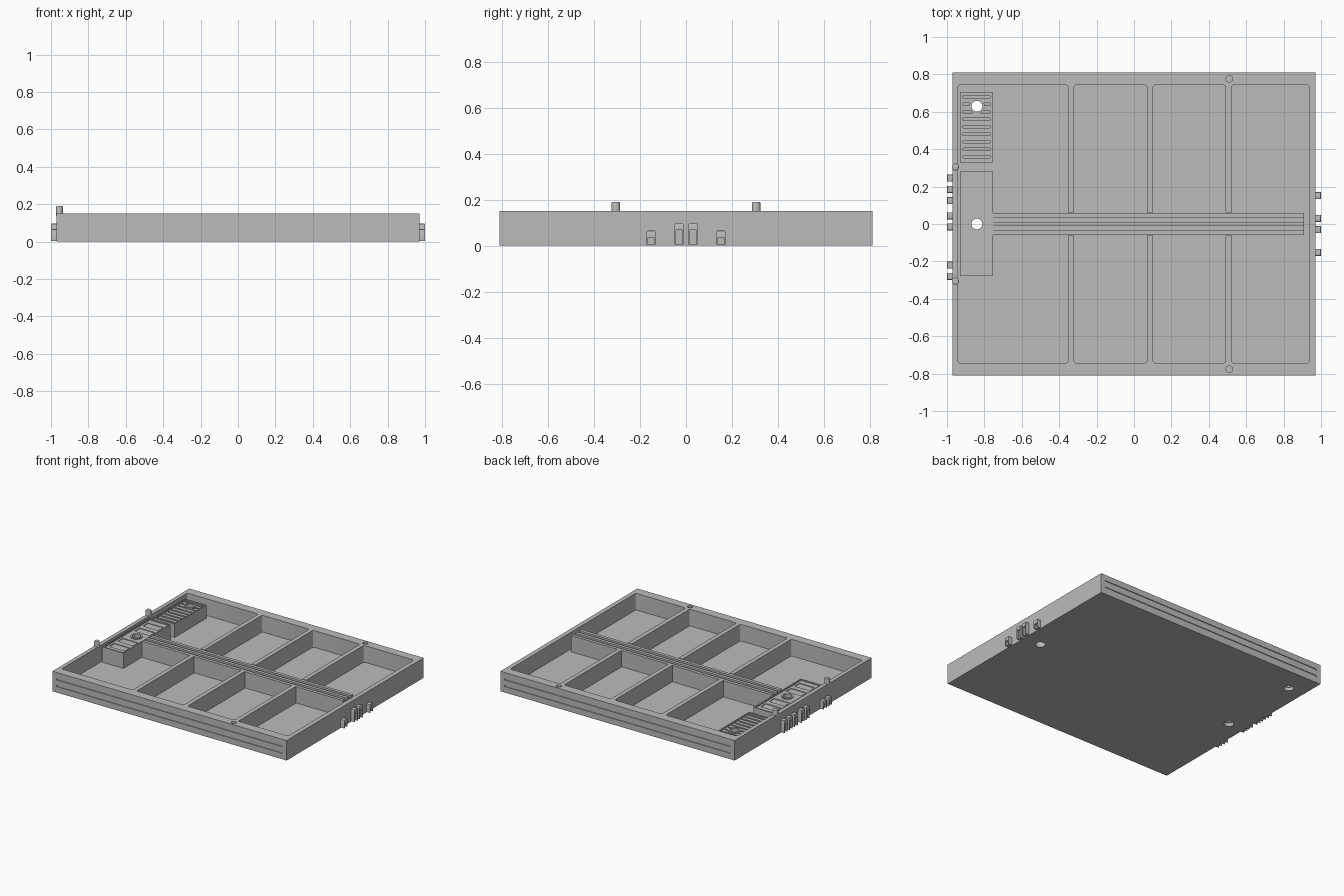
import bpy, bmesh

if "Cube" in bpy.data.objects:
    bpy.data.objects.remove(bpy.data.objects["Cube"], do_unlink=True)

grey = bpy.data.materials.new("plain grey")
grey.use_nodes = True
COLOR = (0.5, 0.5, 0.5, 1)
grey.diffuse_color = COLOR
grey.node_tree.nodes["Principled BSDF"].inputs["Base Color"].default_value = COLOR


def finish(name, bm):
    bmesh.ops.recalc_face_normals(bm, faces=bm.faces)
    mesh = bpy.data.meshes.new(name)
    bm.to_mesh(mesh)
    bm.free()
    mesh.materials.append(grey)
    ob = bpy.data.objects.new(name, mesh)
    bpy.context.collection.objects.link(ob)
    return ob


def box(name, x, y, z, corner=0.0):
    """Box from min/max pairs, with optional rounded vertical edges."""
    bm = bmesh.new()
    bmesh.ops.create_cube(bm, size=1)
    for v in bm.verts:
        v.co = [sum(r) / 2 + c * (r[1] - r[0]) for c, r in zip(v.co, (x, y, z))]
    if corner:
        upright = [e for e in bm.edges
                   if abs(e.verts[0].co.z - e.verts[1].co.z) > 1e-4]
        bmesh.ops.bevel(bm, geom=upright, offset=corner, segments=3,
                        profile=0.5, affect='EDGES')
    return finish(name, bm)


def cylinder(name, x, y, z, radius, dome=0.0):
    bm = bmesh.new()
    bmesh.ops.create_cone(bm, cap_ends=True, segments=32, radius1=radius,
                          radius2=radius, depth=z[1] - z[0])
    bmesh.ops.translate(bm, verts=bm.verts, vec=(x, y, sum(z) / 2))
    if dome:
        rim = [e for e in bm.edges if all(v.co.z > z[1] - 1e-4 for v in e.verts)]
        bmesh.ops.bevel(bm, geom=rim, offset=dome, segments=3,
                        profile=0.5, affect='EDGES')
    return finish(name, bm)


def cut(target, *cutters):
    """Carve each cutter out of the target and discard it."""
    for cutter in cutters:
        mod = target.modifiers.new("cut", 'BOOLEAN')
        mod.operation = 'DIFFERENCE'
        mod.solver = 'EXACT'
        mod.object = cutter
        with bpy.context.temp_override(object=target, active_object=target,
                                       selected_objects=[target]):
            bpy.ops.object.modifier_apply(modifier=mod.name)
        bpy.data.objects.remove(cutter, do_unlink=True)


FLOOR, TOP = 0.025, 0.15
HUB_X = -0.84
HUBS = (0.0, 0.63)

# Tray with four rounded bays split by dividers
tray = box("tray", (-0.97, 0.97), (-0.81, 0.81), (0, TOP))
for left, right in ((-0.94, -0.352), (-0.32, 0.07), (0.102, 0.49), (0.523, 0.936)):
    cut(tray, box("bay", (left, right), (-0.743, 0.743), (FLOOR, 0.3), 0.012))
cut(tray, box("channel", (-0.7, 0.6), (-0.061, 0.061), (FLOOR, 0.3)))

# Shallow grooves along the front and back faces, and rim sockets
for side in (-1, 1):
    for z in (0.05, 0.1):
        y = sorted((side * 0.804, side * 0.9))
        cut(tray, box("side_groove", (-0.935, 0.935), y, (z - 0.006, z + 0.006)))
    cut(tray, cylinder("rim_socket", 0.51, side * 0.777, (0.11, 0.2), 0.018))

# Drilled holes in the floor
for x, y in ((HUB_X, HUBS[0]), (HUB_X, HUBS[1]), (0.83, 0)):
    cut(tray, cylinder("floor_hole", x, y, (-0.1, 0.06), 0.034))

# Centre rail with two long grooves
rail = box("centre_rail", (-0.755, 0.91), (-0.06, 0.06), (FLOOR, 0.147))
for y in (-0.024, 0.024):
    cut(rail, box("rail_groove", (-1, 1), (y - 0.012, y + 0.012), (0.133, 0.3)))
cut(rail, cylinder("rail_hole", 0.83, 0, (-0.1, 0.1), 0.034))


# Two equipment boxes with a sunken top and a drilled collar
def equipment_box(name, y, top, hub_y):
    ob = box(name, (-0.93, -0.755), y, (FLOOR, top))
    cut(ob, box("sunken_top", (-0.921, -0.764), (y[0] + 0.009, y[1] - 0.009),
                (top - 0.008, 0.3)))
    return ob


def drill(ob, top, hub_y):
    collar = cylinder(ob.name + "_collar", HUB_X, hub_y, (top - 0.03, top), 0.041)
    for part in (ob, collar):
        cut(part, cylinder("bore", HUB_X, hub_y, (-0.1, 0.3), 0.029))


control = equipment_box("control_box", (-0.278, 0.282), 0.14, HUBS[0])
for y in (-0.2, -0.1, 0.1, 0.2):
    cut(control, box("panel_recess", (-0.905, -0.78), (y - 0.03, y + 0.03),
                     (0.127, 0.3)))
drill(control, 0.14, HUBS[0])

vent = equipment_box("vent_box", (0.33, 0.705), 0.125, HUBS[1])
for i in range(9):
    y = 0.36 + i * 0.04
    cut(vent, box("vent_slot", (-0.915, -0.77), (y - 0.007, y + 0.007), (0.1, 0.3)))
drill(vent, 0.125, HUBS[1])

# Round-topped pins on the right rim
for y in (-0.305, 0.305):
    cylinder("rim_pin", -0.955, y, (TOP - 0.01, 0.19), 0.019, 0.006)


# Sockets on the two end faces, each with an open lower recess
def end_socket(side, y, height):
    x = sorted((side * 0.965, side))
    ob = box("end_socket", x, (y - 0.019, y + 0.019), (0.004, height))
    bm = bmesh.new()
    bm.from_mesh(ob.data)
    upper = [e for e in bm.edges if all(v.co.z > height - 1e-4 for v in e.verts)]
    bmesh.ops.bevel(bm, geom=upper, offset=0.006, segments=2,
                    profile=0.5, affect='EDGES')
    bm.to_mesh(ob.data)
    bm.free()
    cut(ob, box("recess", sorted((side * 0.988, side * 1.1)),
                (y - 0.013, y + 0.013), (-0.1, height - 0.03)))


for y, height in ((-0.152, 0.066), (-0.03, 0.097), (0.03, 0.097), (0.152, 0.066)):
    end_socket(1, y, height)
for y in (0.245, 0.185, 0.125, 0.043, -0.015):
    end_socket(-1, y, 0.097)
for y in (-0.22, -0.28):
    end_socket(-1, y, 0.066)

# Smooth the round parts while keeping hard edges
bpy.ops.object.select_all(action='DESELECT')
for ob in bpy.context.collection.objects:
    if ob.type == 'MESH':
        ob.select_set(True)
bpy.context.view_layer.objects.active = tray
bpy.ops.object.shade_smooth_by_angle(angle=0.5)
